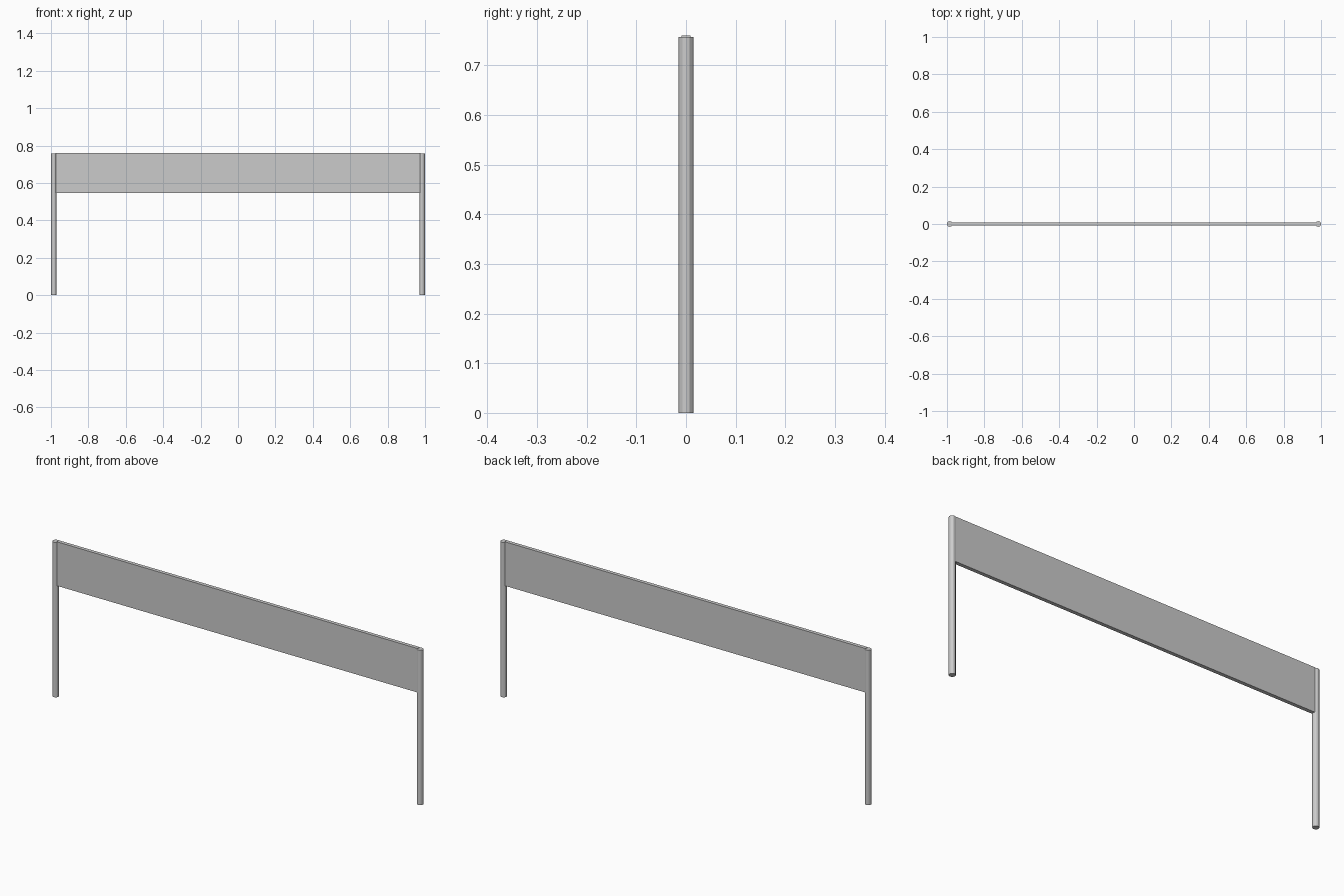
import bpy

if "Cube" in bpy.data.objects:
    bpy.data.objects.remove(bpy.data.objects["Cube"])

POST_R, POST_H, POST_X = 0.015, 0.757, 0.985
PANEL_BOTTOM, PANEL_TOP, PANEL_THICK = 0.545, 0.76, 0.018


def post(name, x):
    bpy.ops.mesh.primitive_cylinder_add(
        vertices=12, radius=POST_R, depth=POST_H, location=(x, 0, POST_H / 2))
    bpy.context.object.name = name


# Two upright round posts
post("left_post", -POST_X)
post("right_post", POST_X)

# Wide flat panel between the posts
bpy.ops.mesh.primitive_cube_add(
    size=1, location=(0, 0, (PANEL_BOTTOM + PANEL_TOP) / 2))
panel = bpy.context.object
panel.name = "panel"
panel.scale = (2 * (POST_X - 0.01), PANEL_THICK, PANEL_TOP - PANEL_BOTTOM)
bpy.ops.object.transform_apply(location=False, rotation=False, scale=True)
